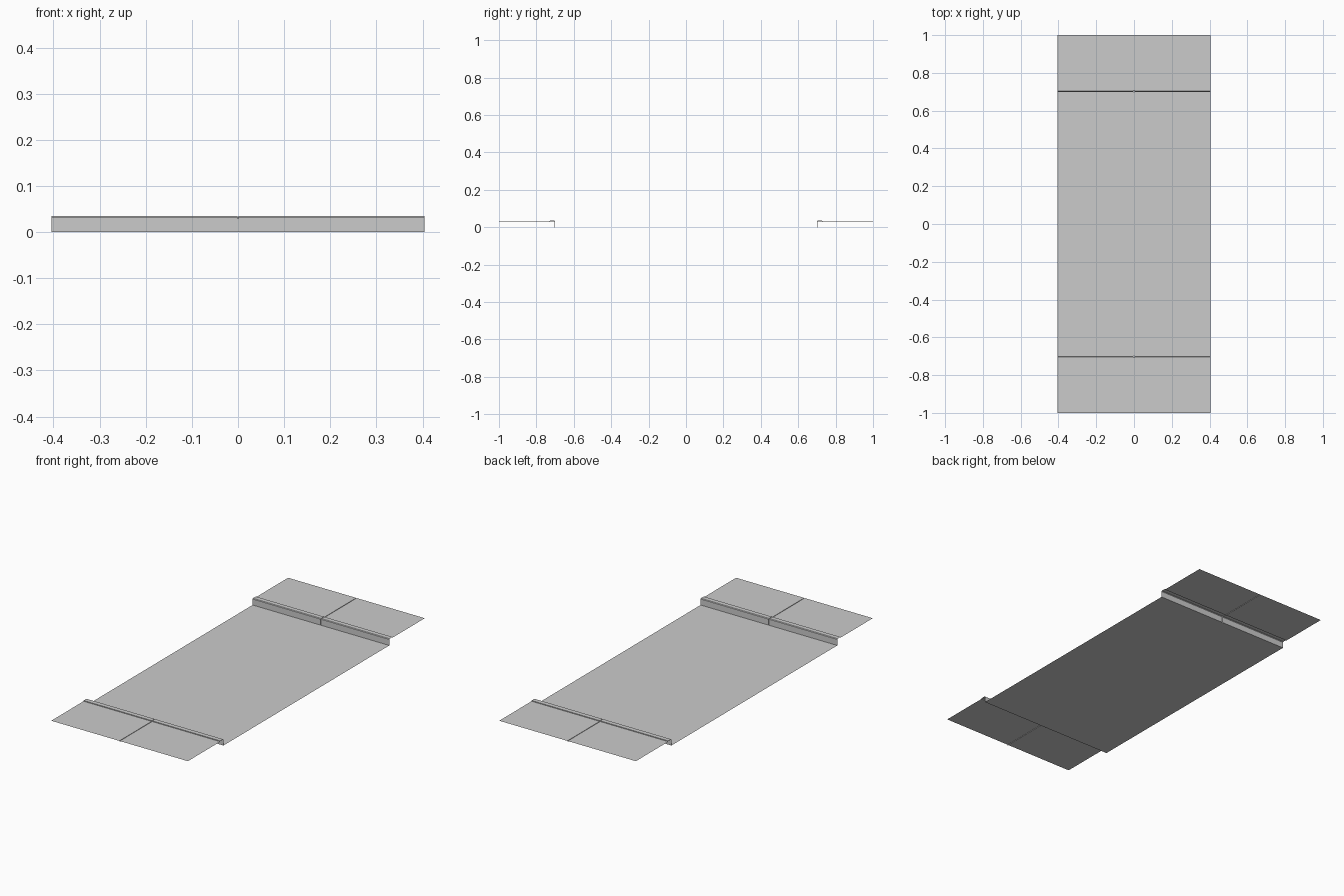
import bpy, bmesh

if "Cube" in bpy.data.objects:
    bpy.data.objects.remove(bpy.data.objects["Cube"])

HALF_W = 0.404   # half length along the street
GAP = 0.0015     # half width of the joint between slabs
DEPTH = 0.003    # joint depth


def mesh_object(name, bm):
    bmesh.ops.remove_doubles(bm, verts=bm.verts, dist=1e-5)
    me = bpy.data.meshes.new(name)
    bm.to_mesh(me)
    bm.free()
    ob = bpy.data.objects.new(name, me)
    bpy.context.collection.objects.link(ob)


def sweep(bm, profile_a, xa, profile_b, xb, side):
    # quads between two y/z profiles placed at xa and xb
    for i in range(len(profile_a) - 1):
        pts = [(xa, *profile_a[i]), (xb, *profile_b[i]),
               (xb, *profile_b[i + 1]), (xa, *profile_a[i + 1])]
        verts = [bm.verts.new((x, y * side, z)) for x, y, z in pts]
        bm.faces.new(verts if side > 0 else verts[::-1])


# road surface
bm = bmesh.new()
road = [(-0.7, 0), (0.7, 0)]
sweep(bm, road, -HALF_W, road, HALF_W, 1)
mesh_object("road", bm)

# kerb and pavement on each side, with a shallow joint across the middle
kerb = [(0.70, 0), (0.70, 0.032), (0.703, 0.035), (0.727, 0.035), (0.727, 0.031)]
pavement = [(0.727, 0.031), (1.0, 0.031)]


def sunk(profile, dy):
    return [(y + dy, max(z - DEPTH, 0)) for y, z in profile]


for side, label in ((-1, "front"), (1, "back")):
    for part, prof, dy in (("kerb", kerb, DEPTH), ("pavement", pavement, 0)):
        low = sunk(prof, dy)
        bm = bmesh.new()
        sweep(bm, prof, -HALF_W, prof, -GAP, side)
        sweep(bm, prof, -GAP, low, -GAP, side)
        sweep(bm, low, -GAP, low, GAP, side)
        sweep(bm, low, GAP, prof, GAP, side)
        sweep(bm, prof, GAP, prof, HALF_W, side)
        mesh_object(f"{label}_{part}", bm)
